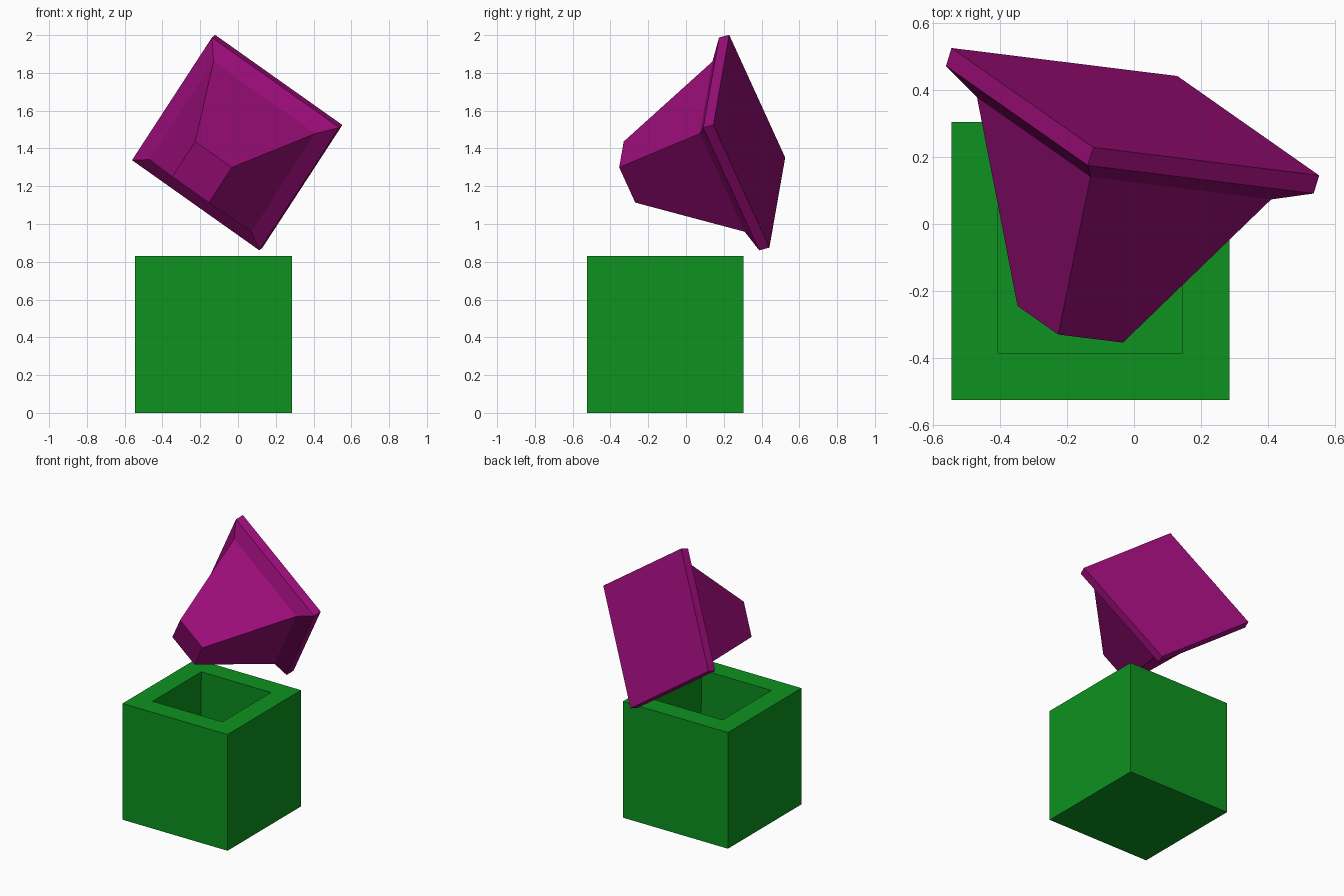
import bpy, bmesh
from mathutils import Vector, Matrix

if "Cube" in bpy.data.objects:
    bpy.data.objects.remove(bpy.data.objects["Cube"])


def material(name, color):
    m = bpy.data.materials.new(name)
    m.diffuse_color = (*color, 1)
    m.use_nodes = True
    m.node_tree.nodes["Principled BSDF"].inputs["Base Color"].default_value = m.diffuse_color
    return m


def square_loft(name, rings, mat, matrix):
    """Join square rings (half width, height) in order and cap both ends."""
    bm = bmesh.new()
    loops = [[bm.verts.new((sx * h, sy * h, z))
              for sx, sy in ((-1, -1), (1, -1), (1, 1), (-1, 1))]
             for h, z in rings]
    for a, b in zip(loops, loops[1:]):
        for i in range(4):
            j = (i + 1) % 4
            bm.faces.new((a[i], a[j], b[j], b[i]))
    bm.faces.new(loops[0][::-1])
    bm.faces.new(loops[-1])
    bmesh.ops.recalc_face_normals(bm, faces=bm.faces)
    mesh = bpy.data.meshes.new(name)
    bm.to_mesh(mesh)
    bm.free()
    mesh.materials.append(mat)
    obj = bpy.data.objects.new(name, mesh)
    obj.matrix_world = matrix
    bpy.context.collection.objects.link(obj)
    return obj


green = material("green", (0.004, 0.29, 0.014))
purple = material("purple", (0.33, 0.004, 0.19))

# Hollow box, the cavity widening slightly towards its floor
square_loft("box", [(0.415, 0), (0.415, 0.83), (0.275, 0.83), (0.31, 0.14)],
            green, Matrix.Translation((-0.13, -0.11, 0)))

# Tilted lid: plate, chamfer and tapered plug, hanging below its outer face
u = Vector((0.508, -0.356, 0.78)).normalized()
n = u.cross(Vector((0.813, -0.102, -0.572))).normalized()
v = n.cross(u)
tilt = Matrix((u, v, n)).transposed().to_4x4()
square_loft("lid", [(0.415, 0), (0.415, -0.058), (0.332, -0.118), (0.119, -0.683)],
            purple, Matrix.Translation((0.004, 0.335, 1.438)) @ tilt)
